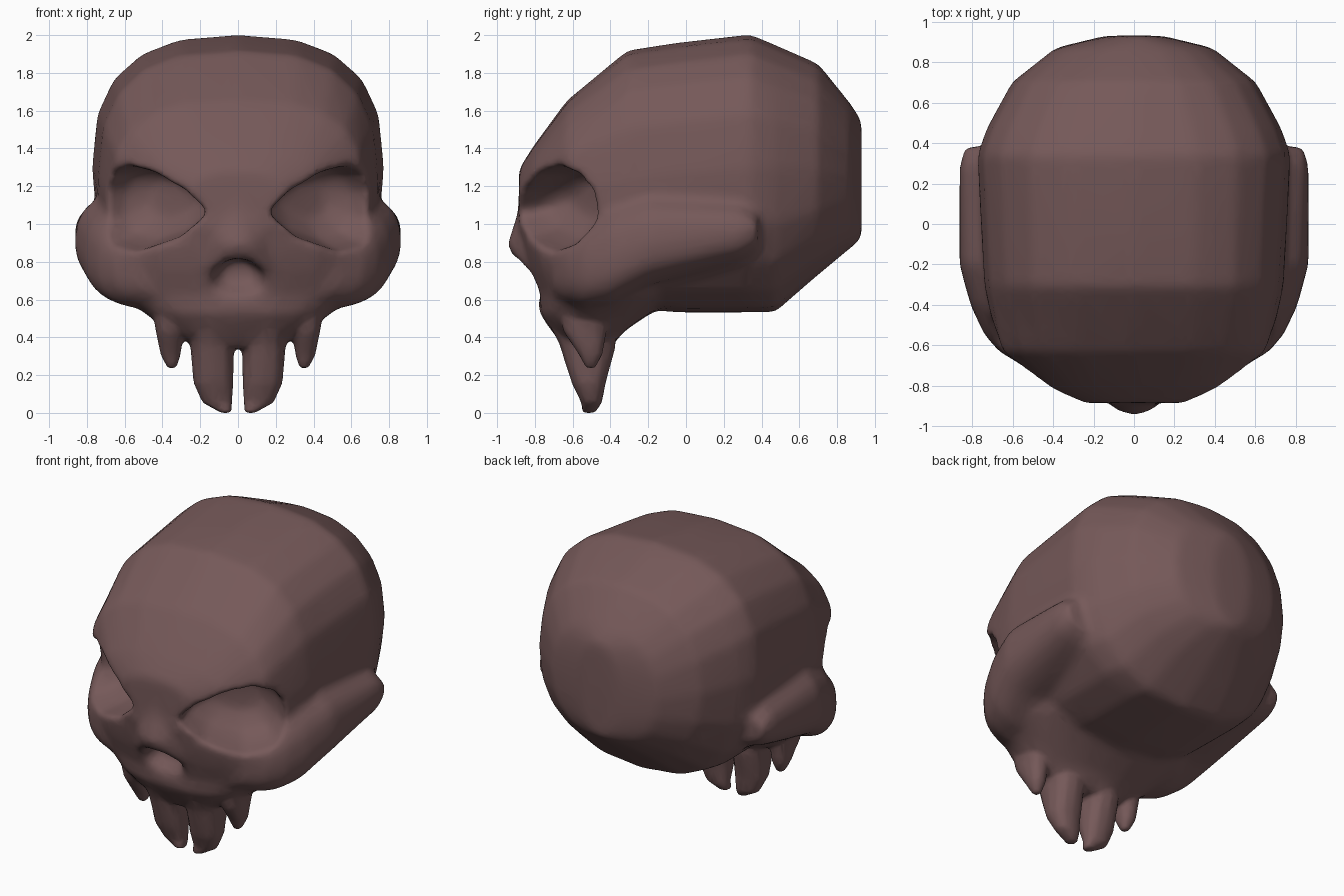
import bpy, bmesh, math

if "Cube" in bpy.data.objects:
    bpy.data.objects.remove(bpy.data.objects["Cube"])

bone = bpy.data.materials.new("dark_bone")
bone.diffuse_color = (0.18, 0.10, 0.10, 1)
bone.use_nodes = True
bone.node_tree.nodes["Principled BSDF"].inputs["Base Color"].default_value = bone.diffuse_color


def loft(name, rings):
    """Skin a list of equal-length point loops and cap both ends."""
    bm = bmesh.new()
    loops = [[bm.verts.new(p) for p in r] for r in rings]
    n = len(loops[0])
    for a, b in zip(loops, loops[1:]):
        for i in range(n):
            j = (i + 1) % n
            bm.faces.new((a[i], a[j], b[j], b[i]))
    bm.faces.new(loops[0])
    bm.faces.new(loops[-1])
    bmesh.ops.recalc_face_normals(bm, faces=bm.faces)
    me = bpy.data.meshes.new(name)
    bm.to_mesh(me)
    bm.free()
    ob = bpy.data.objects.new(name, me)
    bpy.context.collection.objects.link(ob)
    me.materials.append(bone)
    return ob


def oval(hx, hy, n, sides=20):
    """Superellipse points in 2D."""
    pts = []
    for k in range(sides):
        t = 2 * math.pi * k / sides
        c, s = math.cos(t), math.sin(t)
        pts.append((hx * math.copysign(abs(c) ** (2 / n), c),
                    hy * math.copysign(abs(s) ** (2 / n), s)))
    return pts


def ring_y(y, x, hw, z0, zc, z1, n):
    """Upright cross-section at y, widest at height zc."""
    return [(x + u, y, zc + v * ((z1 - zc) if v > 0 else (zc - z0)))
            for u, v in oval(hw, 1, n)]


def ring_z(z, x, hw, y0, y1, n, sides=20):
    """Level cross-section at height z."""
    return [(x + u, (y0 + y1) / 2 + v, z)
            for u, v in oval(hw, (y1 - y0) / 2, n, sides)]


def join(obs):
    """Merge objects into the first one and make it the only selection."""
    bpy.ops.object.select_all(action='DESELECT')
    for o in obs:
        o.select_set(True)
    bpy.context.view_layer.objects.active = obs[0]
    if len(obs) > 1:
        bpy.ops.object.join()


def modify(ob, kind, **settings):
    m = ob.modifiers.new(kind.lower(), kind)
    for k, v in settings.items():
        setattr(m, k, v)


# Cranium: sections from brow to back (y, half width, bottom, widest z, top, power)
skull = loft("skull", [ring_y(y, 0, hw, z0, zc, z1, n) for y, hw, z0, zc, z1, n in [
    (-0.885, 0.26, 0.95, 1.15, 1.29, 2.3),
    (-0.81, 0.46, 0.80, 1.15, 1.41, 2.5),
    (-0.63, 0.67, 0.65, 1.15, 1.655, 2.8),
    (-0.31, 0.74, 0.56, 1.22, 1.92, 2.7),
    (-0.05, 0.755, 0.53, 1.26, 1.96, 2.6),
    (0.34, 0.775, 0.53, 1.30, 2.005, 2.6),
    (0.47, 0.73, 0.53, 1.30, 1.95, 2.5),
    (0.70, 0.605, 0.73, 1.28, 1.85, 2.4),
    (0.87, 0.39, 0.87, 1.25, 1.64, 2.3),
    (0.93, 0.14, 0.92, 1.24, 1.55, 2.2)]])

# Face and upper jaw
face = loft("face", [ring_z(z, 0, hw, y0, y1, n) for z, hw, y0, y1, n in [
    (1.15, 0.62, -0.85, 0.0, 2.3),
    (0.90, 0.71, -0.87, 0.0, 2.2),
    (0.75, 0.69, -0.83, 0.0, 2.2),
    (0.62, 0.62, -0.78, -0.05, 2.2),
    (0.53, 0.50, -0.78, -0.18, 2.3),
    (0.43, 0.37, -0.71, -0.33, 2.3),
    (0.34, 0.21, -0.64, -0.40, 2.3)]])

# Nose ridge
nose = loft("nose", [ring_z(z, 0, hw, y0, -0.55, 2.2) for z, hw, y0 in [
    (1.20, 0.17, -0.88), (1.05, 0.15, -0.895), (0.89, 0.17, -0.95),
    (0.78, 0.23, -0.89), (0.64, 0.24, -0.79)]])

# Cheek arches on both sides: (y, outer x, bottom, widest z, top)
parts = [skull, face, nose]
for s in (1, -1):
    parts.append(loft("cheek_arch", [
        ring_y(y, s * (0.2 + xo) / 2, (xo - 0.2) / 2, z0, zc, z1, 2.6)
        for y, xo, z0, zc, z1 in [
            (0.38, 0.84, 0.84, 0.98, 1.06), (0.29, 0.865, 0.79, 0.96, 1.13),
            (-0.20, 0.865, 0.67, 0.90, 1.17), (-0.40, 0.81, 0.57, 0.82, 1.12),
            (-0.54, 0.745, 0.55, 0.78, 1.02), (-0.63, 0.67, 0.58, 0.78, 0.95),
            (-0.71, 0.53, 0.62, 0.76, 0.90)]]))
join(parts)

# Eye socket cutters, turned outward
cutters = []
eye = [(-.36, 1.06), (-.26, 1.17), (-.08, 1.27), (.10, 1.31), (.22, 1.27),
       (.29, 1.17), (.30, 1.02), (.23, .91), (.05, .87), (-.20, .94)]
a = math.radians(35)
for s in (1, -1):
    rings = []
    for w, k, dz in [(-0.4, 1, 0), (0, 1, 0), (0.11, 0.86, 0.02), (0.19, 0.5, 0.05)]:
        rings.append([(s * (0.45 + math.cos(a) * u * k - math.sin(a) * w),
                       -0.66 + math.sin(a) * u * k + math.cos(a) * w,
                       1.08 + (z - 1.08) * k + dz
                       - (0.08 if w < 0 and z < 1 else 0)) for u, z in eye])
    cutters.append(loft("eye_cutter", rings))

# Nose opening cutter
half = [(.07, .60), (.15, .64), (.14, .74), (.07, .805)]
hole = half + [(0, .82)] + [(-x, z) for x, z in reversed(half)]
cutters.append(loft("nose_cutter", [
    [(x * k, y, 0.72 + (z - 0.72) * k + dz) for x, z in hole]
    for y, k, dz in [(-1.1, 1, 0), (-0.80, 1, 0), (-0.70, 0.6, 0.04)]]))

# Fuse the parts, cut the openings and soften them
modify(skull, 'REMESH', mode='VOXEL', voxel_size=0.02)
for c in cutters:
    c.hide_render = True
    modify(skull, 'BOOLEAN', operation='DIFFERENCE', solver='EXACT', object=c)
modify(skull, 'REMESH', mode='VOXEL', voxel_size=0.02)
modify(skull, 'SMOOTH', factor=0.5, iterations=14)
join([skull])
bpy.ops.object.convert(target='MESH')
for c in cutters:
    bpy.data.objects.remove(c)

# Teeth: (z, centre x, half width, centre y, half depth)
front = [(.56, .14, .10, -.56, .12), (.46, .14, .12, -.55, .17),
         (.36, .137, .117, -.52, .15), (.15, .13, .106, -.515, .09),
         (.045, .11, .08, -.50, .055), (-.012, .06, .03, -.515, .035)]
fang = [(.64, .35, .05, -.54, .07), (.52, .36, .09, -.54, .13),
        (.43, .36, .075, -.535, .115), (.31, .357, .054, -.505, .064),
        (.235, .35, .025, -.505, .025)]
teeth = []
for s in (1, -1):
    for label, rows in (("front_tooth", front), ("fang", fang)):
        teeth.append(loft(label, [
            ring_z(z, s * x, hx, y - hy, y + hy, 2.4, 12) for z, x, hx, y, hy in rows]))
join([skull] + teeth)

# Grow the teeth out of the jaw, then reduce to a light mesh
modify(skull, 'REMESH', mode='VOXEL', voxel_size=0.014)
modify(skull, 'SMOOTH', factor=0.5, iterations=5)
modify(skull, 'DECIMATE', ratio=0.08)
join([skull])
bpy.ops.object.convert(target='MESH')

# Stand exactly on the ground, smooth all over
low = min(v.co.z for v in skull.data.vertices)
for v in skull.data.vertices:
    if v.co.z < 0.3:
        v.co.z -= low * (0.3 - v.co.z) / (0.3 - low)
bpy.ops.object.shade_smooth()
